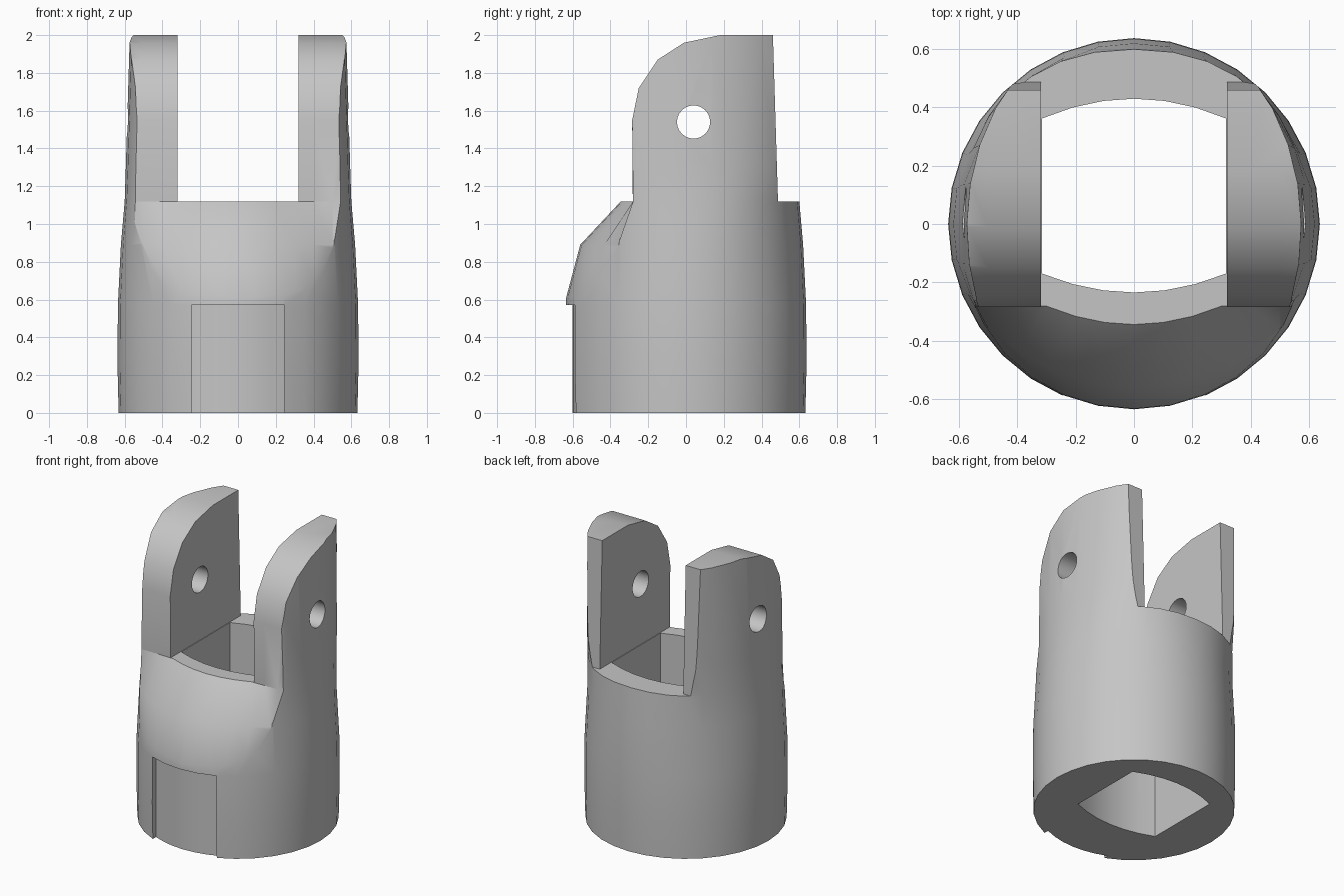
import bpy, bmesh
from math import sin, cos, pi, sqrt, copysign

cube = bpy.data.objects.get("Cube")
if cube:
    bpy.data.objects.remove(cube, do_unlink=True)

grey = bpy.data.materials.new("light grey")
grey.use_nodes = True
colour = (0.56, 0.56, 0.56, 1)
grey.diffuse_color = colour
grey.node_tree.nodes["Principled BSDF"].inputs["Base Color"].default_value = colour


def loft(name, rings):
    """Closed solid skinned through rings of equal point count."""
    bm = bmesh.new()
    rows = [[bm.verts.new(p) for p in ring] for ring in rings]
    n = len(rows[0])
    for a, b in zip(rows, rows[1:]):
        for i in range(n):
            j = (i + 1) % n
            bm.faces.new((a[i], a[j], b[j], b[i]))
    bm.faces.new(rows[0])
    bm.faces.new(rows[-1])
    bmesh.ops.recalc_face_normals(bm, faces=bm.faces[:])
    mesh = bpy.data.meshes.new(name)
    bm.to_mesh(mesh)
    bm.free()
    mesh.materials.append(grey)
    obj = bpy.data.objects.new(name, mesh)
    bpy.context.collection.objects.link(obj)
    return obj


def prism(name, outline, z0, z1):
    return loft(name, [[(x, y, z) for x, y in outline] for z in (z0, z1)])


def rounded_ring(z, a, b, power, sides=32):
    """Ellipse ring; power above 2 makes it squarer."""
    def bend(v):
        return copysign(abs(v) ** (2 / power), v)
    angles = [2 * pi * i / sides for i in range(sides)]
    return [(a * bend(cos(t)), b * bend(sin(t)), z) for t in angles]


def span(half, count):
    return [half * (2 * i / (count - 1) - 1) for i in range(count)]


# Outer body: round below, squarer at the fork
body = loft("fork_body", [
    rounded_ring(0, 0.632, 0.632, 2),
    rounded_ring(0.25, 0.638, 0.638, 2),
    rounded_ring(0.57, 0.636, 0.636, 2),
    rounded_ring(0.89, 0.62, 0.62, 2),
    rounded_ring(1.12, 0.60, 0.60, 2.2),
    rounded_ring(1.3, 0.594, 0.65, 2.1),
    rounded_ring(2, 0.573, 0.71, 2)])

# Front relief: curved shoulder, then the rounded front of the ears
relief = []
for z, y0, bow, limit in [
        (0.57, -0.645, 0.785, -0.28), (0.89, -0.56, 0.8, -0.28),
        (1.12, -0.345, 0.7, -0.28), (1.55, -0.285, 0, 1),
        (1.72, -0.25, 0, 1), (1.87, -0.15, 0, 1), (1.96, -0.01, 0, 1),
        (2.004, 0.2, 0, 1), (2.06, 0.46, 0, 1)]:
    ring = [(x, min(y0 + bow * x * x, limit), z) for x in span(0.8, 17)]
    relief.append(ring + [(0.8, -1, z), (-0.8, -1, z)])

# Bore with flat sides and bowed ends
bore = [(x, -0.235 + 0.65 * x * x) for x in span(0.316, 7)]
bore += [(x, 0.43 - 0.68 * x * x) for x in reversed(span(0.316, 7))]

# Recessed front panel
panel = [(x, -sqrt(0.36 - x * x)) for x in span(0.245, 7)]
panel += [(0.245, -1), (-0.245, -1)]

# Flat back of the ears, leaning slightly forward
back = [[(x, 0.487, 1.12), (x, 0.457, 2.1), (x, 1, 2.1), (x, 1, 1.12)]
        for x in (-1, 1)]

# Pin hole through both ears
pin = [[(x, 0.04 + 0.088 * cos(2 * pi * i / 24), 1.54 + 0.088 * sin(2 * pi * i / 24))
        for i in range(24)] for x in (-1, 1)]

cutters = [
    loft("front_relief_cutter", relief),
    prism("bore_cutter", bore, -0.1, 1.5),
    prism("slot_cutter", [(-0.32, -1), (0.32, -1), (0.32, 1), (-0.32, 1)], 1.12, 2.1),
    loft("back_cutter", back),
    prism("panel_cutter", panel, -0.1, 0.57),
    loft("pin_hole_cutter", pin)]

# Carve the body
bpy.context.view_layer.objects.active = body
body.select_set(True)
for cutter in cutters:
    cutter.hide_render = True
    cut = body.modifiers.new(cutter.name, "BOOLEAN")
    cut.operation = "DIFFERENCE"
    cut.solver = "EXACT"
    cut.object = cutter
    bpy.ops.object.modifier_apply(modifier=cut.name)
    bpy.data.objects.remove(cutter, do_unlink=True)

bpy.ops.object.shade_smooth_by_angle(angle=pi / 6)
